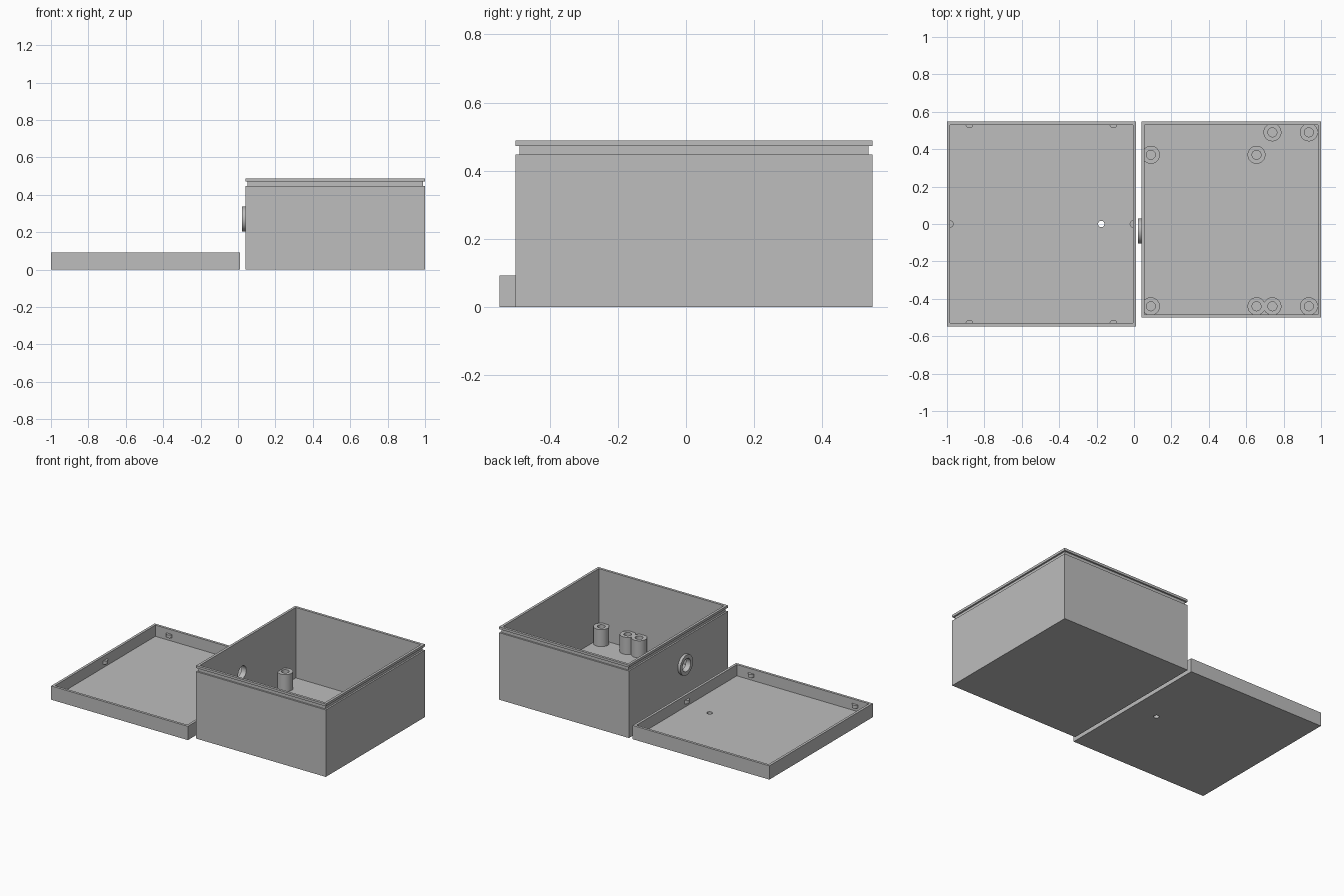
import bpy, bmesh, math
from mathutils import Matrix

if "Cube" in bpy.data.objects:
    bpy.data.objects.remove(bpy.data.objects["Cube"])

WALL = 0.017
GREY = bpy.data.materials.new("plain grey")
GREY.diffuse_color = (0.51, 0.51, 0.51, 1)
GREY.use_nodes = True
GREY.node_tree.nodes["Principled BSDF"].inputs["Base Color"].default_value = GREY.diffuse_color


def finish(name, bm, smooth=False):
    bmesh.ops.recalc_face_normals(bm, faces=bm.faces)
    me = bpy.data.meshes.new(name)
    bm.to_mesh(me)
    bm.free()
    me.materials.append(GREY)
    ob = bpy.data.objects.new(name, me)
    bpy.context.collection.objects.link(ob)
    if smooth:
        bpy.ops.object.select_all(action='DESELECT')
        ob.select_set(True)
        bpy.context.view_layer.objects.active = ob
        bpy.ops.object.shade_smooth_by_angle(angle=math.radians(35))
    return ob


def tray(name, x0, x1, y0, y1, profile):
    """Open tray: rectangular loops at (inset, z), skinned and closed at both ends."""
    bm = bmesh.new()
    rings = [[bm.verts.new(p) for p in ((x0 + i, y0 + i, z), (x1 - i, y0 + i, z),
                                        (x1 - i, y1 - i, z), (x0 + i, y1 - i, z))]
             for i, z in profile]
    for a, b in zip(rings, rings[1:]):
        for k in range(4):
            n = (k + 1) % 4
            bm.faces.new((a[k], a[n], b[n], b[k]))
    bm.faces.new(rings[0])
    bm.faces.new(rings[-1])
    return finish(name, bm)


def turned(name, profile, loc, axis='Z', seg=40, closed=True):
    """Revolve (radius, height) points; a closed profile gives a tube."""
    bm = bmesh.new()
    rings = [[bm.verts.new((r * math.cos(2 * math.pi * k / seg),
                            r * math.sin(2 * math.pi * k / seg), h)) for k in range(seg)]
             for r, h in profile]
    pairs = list(zip(rings, rings[1:]))
    if closed:
        pairs.append((rings[-1], rings[0]))
    else:
        bm.faces.new(rings[0])
        bm.faces.new(rings[-1])
    for a, b in pairs:
        for k in range(seg):
            n = (k + 1) % seg
            bm.faces.new((a[k], a[n], b[n], b[k]))
    if axis == 'X':
        bm.transform(Matrix.Rotation(math.pi / 2, 4, 'Y'))
    bm.transform(Matrix.Translation(loc))
    return finish(name, bm, True)


def drill(target, radius, length, loc, axis):
    cutter = turned("cutter", [(radius, -length / 2), (radius, length / 2)], loc, axis, closed=False)
    cutter.hide_render = True
    mod = target.modifiers.new("hole", 'BOOLEAN')
    mod.operation = 'DIFFERENCE'
    mod.solver = 'EXACT'
    mod.object = cutter
    bpy.context.view_layer.objects.active = target
    bpy.ops.object.modifier_apply(modifier=mod.name)
    bpy.data.objects.remove(cutter)


# Box with a snap groove below its rim
box = tray("box_body", 0.04, 1.0, -0.5, 0.547,
           [(0, 0), (0, 0.448), (0.011, 0.448), (0.011, 0.472), (0, 0.472),
            (0, 0.488), (WALL, 0.488), (WALL, WALL)])
drill(box, 0.043, 0.1, (0.05, -0.037, 0.27), 'X')

# Raised collar around the cable hole
turned("cable_collar", [(0.043, 0), (0.067, 0), (0.067, 0.02), (0.043, 0.02)],
       (0.021, -0.037, 0.27), 'X')

# Screw standoffs on the box floor
for x, back_y in ((0.09, 0.37), (0.655, 0.37), (0.74, 0.49), (0.935, 0.49)):
    for y in (-0.44, back_y):
        turned("standoff", [(0.024, 0), (0.048, 0), (0.048, 0.115), (0.024, 0.115)],
               (x, y, WALL - 0.001))

# Shallow lid lying upside down beside the box
lid = tray("lid", -1.0, 0.012, -0.547, 0.547,
           [(0, 0), (0, 0.092), (WALL, 0.092), (WALL, WALL)])
drill(lid, 0.017, 0.1, (-0.175, 0, 0.01), 'Z')

# Half-round snap catches on the inner lid walls
catches = [(x, s * 0.533, 'Y', -s) for x in (-0.88, -0.11) for s in (-1, 1)]
catches += [(-0.986, 0, 'X', 1), (-0.002, 0, 'X', -1)]
for x, y, axis, side in catches:
    bm = bmesh.new()
    arc = [(0.021 * math.cos(math.pi * k / 12), 0.021 * math.sin(math.pi * k / 12) * side)
           for k in range(13)]
    pts = [(x + a, y + b) if axis == 'Y' else (x + b, y + a) for a, b in arc]
    low = [bm.verts.new((px, py, 0.04)) for px, py in pts]
    top = [bm.verts.new((px, py, 0.062)) for px, py in pts]
    bm.faces.new(low)
    bm.faces.new(top)
    for k in range(13):
        n = (k + 1) % 13
        bm.faces.new((low[k], low[n], top[n], top[k]))
    finish("snap_catch", bm, True)
